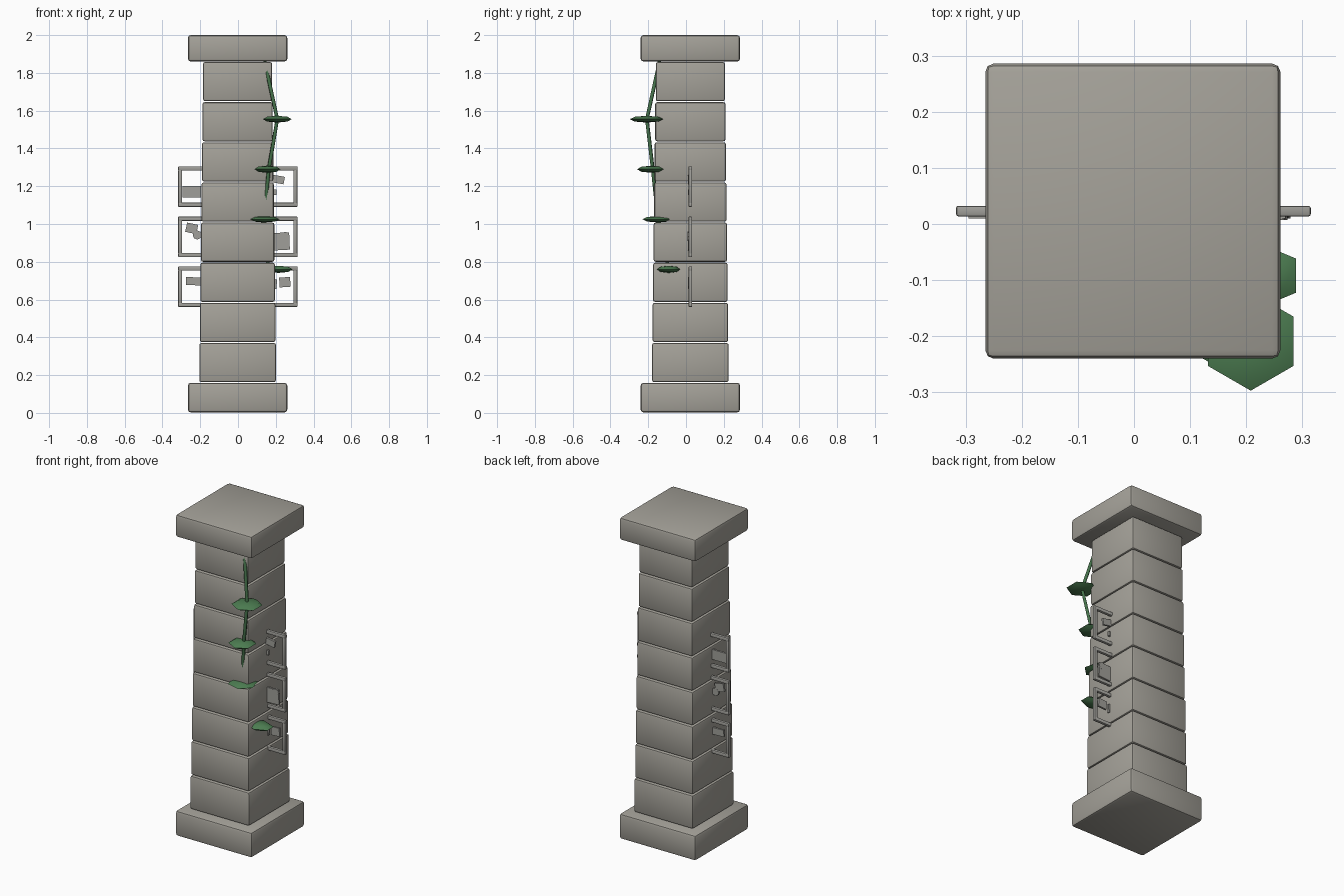
import bpy, bmesh, math
from mathutils import Vector, Matrix

if "Cube" in bpy.data.objects:
    bpy.data.objects.remove(bpy.data.objects["Cube"])

CX, CY = -0.002, 0.023   # column axis


def material(name, rgb):
    m = bpy.data.materials.new(name)
    m.diffuse_color = (*rgb, 1)
    m.use_nodes = True
    m.node_tree.nodes["Principled BSDF"].inputs["Base Color"].default_value = m.diffuse_color
    return m


stone = material("warm_stone", (0.375, 0.36, 0.32))
carved = material("carved_stone", (0.35, 0.345, 0.32))
leaf_green = material("leaf_green", (0.075, 0.21, 0.085))
vine_green = material("vine_green", (0.06, 0.17, 0.07))


def finish(name, bm, mat, smooth=None):
    me = bpy.data.meshes.new(name)
    bm.to_mesh(me)
    bm.free()
    me.materials.append(mat)
    ob = bpy.data.objects.new(name, me)
    bpy.context.collection.objects.link(ob)
    if smooth:
        bpy.ops.object.select_all(action='DESELECT')
        ob.select_set(True)
        bpy.context.view_layer.objects.active = ob
        bpy.ops.object.shade_smooth_by_angle(angle=math.radians(smooth))
    return ob


def box(name, loc, size, mat, bevel, tilt=0):
    bm = bmesh.new()
    bmesh.ops.create_cube(bm, size=1)
    bmesh.ops.scale(bm, vec=size, verts=bm.verts)
    if bevel:
        bmesh.ops.bevel(bm, geom=bm.edges[:], offset=bevel, segments=2,
                        profile=0.5, affect='EDGES')
    bmesh.ops.rotate(bm, verts=bm.verts, matrix=Matrix.Rotation(math.radians(tilt), 3, 'Y'))
    bmesh.ops.translate(bm, verts=bm.verts, vec=loc)
    return finish(name, bm, mat, 35)


# Base and cap slabs
box("base_slab", (CX, CY, 0.081), (0.526, 0.526, 0.157), stone, 0.015)
box("cap_slab", (CX, CY, 1.93), (0.526, 0.526, 0.14), stone, 0.015)

# Tapering stack of shaft blocks
step = (1.86 - 0.16) / 8
for i in range(8):
    w = 0.406 - i * 0.0057
    box(f"shaft_block_{i + 1}", (CX, CY, 0.16 + step * (i + 0.5)),
        (w, w, step - 0.005), stone, 0.011)

# Three carved frames passing through the shaft
for i, z in enumerate((0.668, 0.932, 1.198)):
    for s, tag in ((1, "top"), (-1, "bottom")):
        box(f"frame_{i + 1}_{tag}_bar", (-0.001, 0.023, z + s * 0.096),
            (0.632, 0.019, 0.022), carved, 0.004)
    for s, tag in ((1, "right"), (-1, "left")):
        box(f"frame_{i + 1}_{tag}_bar", (-0.001 + s * 0.305, 0.023, z),
            (0.021, 0.018, 0.18), carved, 0.004)

# Small relief pieces inside the frames: x, z, width, height, tilt
reliefs = [(-0.245, 1.17, 0.10, 0.062, 0), (0.215, 1.235, 0.06, 0.04, 10),
           (-0.245, 0.977, 0.06, 0.05, 12), (0.23, 0.908, 0.085, 0.092, -3),
           (-0.235, 0.697, 0.08, 0.042, 2), (0.248, 0.692, 0.058, 0.052, -4),
           (0.19, 0.682, 0.03, 0.052, 4), (0.19, 1.168, 0.025, 0.028, 0)]
for i, (x, z, w, h, t) in enumerate(reliefs):
    box(f"relief_piece_{i + 1}", (x, 0.016, z), (w, 0.012, h), carved, 0, t)

# Round bosses
for i, (x, z) in enumerate(((0.25, 0.935), (-0.216, 0.942))):
    bm = bmesh.new()
    bmesh.ops.create_cone(bm, cap_ends=True, segments=8, radius1=0.024, radius2=0.024,
                          depth=0.015, matrix=Matrix.Translation((x, 0.015, z))
                          @ Matrix.Rotation(math.pi / 2, 4, 'X'))
    finish(f"relief_boss_{i + 1}", bm, carved, 35)

# Flattened six-sided leaves: centre, radii, turn
leaves = [((0.208, -0.209, 1.555), (0.088, 0.088, 0.018), 0),
          ((0.156, -0.180, 1.290), (0.079, 0.079, 0.019), 0),
          ((0.137, -0.148, 1.025), (0.085, 0.085, 0.017), 15),
          ((0.215, -0.092, 0.760), (0.085, 0.061, 0.019), 0)]
for i, (c, r, turn) in enumerate(leaves):
    bm = bmesh.new()
    bmesh.ops.create_uvsphere(bm, u_segments=6, v_segments=4, radius=1)
    bmesh.ops.transform(bm, verts=bm.verts, matrix=Matrix.Translation(c)
                        @ Matrix.Rotation(math.radians(turn), 4, 'Z')
                        @ Matrix.Diagonal((*r, 1)))
    finish(f"leaf_{i + 1}", bm, leaf_green, 60)

# Vine stem running leaf to leaf, partly sunk in the shaft
path = [(0.142, -0.140, 1.86), (0.208, -0.207, 1.555), (0.163, -0.176, 1.29),
        (0.137, -0.148, 1.025), (0.160, -0.092, 0.76)]
cu = bpy.data.curves.new("vine_stem", 'CURVE')
cu.dimensions = '3D'
cu.bevel_depth = 0.010
cu.bevel_resolution = 1
cu.use_fill_caps = True
sp = cu.splines.new('POLY')
sp.points.add(len(path) - 1)
for p, co in zip(sp.points, path):
    p.co = (*co, 1)
cu.materials.append(vine_green)
ob = bpy.data.objects.new("vine_stem", cu)
bpy.context.collection.objects.link(ob)
